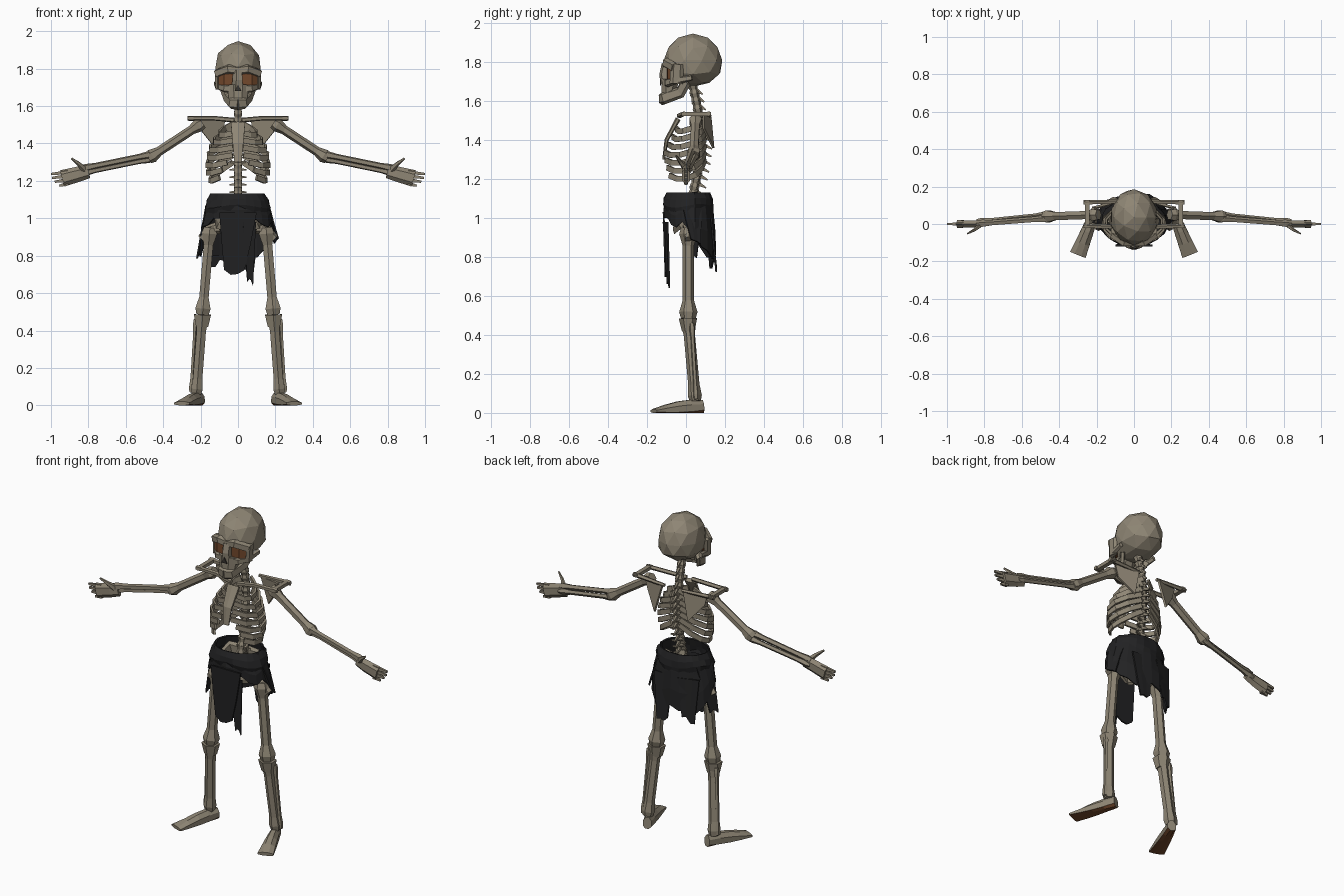
import bpy, bmesh, math, random
from mathutils import Vector

random.seed(4)
cube = bpy.data.objects.get("Cube")
if cube:
    bpy.data.objects.remove(cube, do_unlink=True)

def material(name, red, green, blue):
    mat = bpy.data.materials.new(name)
    mat.use_nodes = True
    mat.diffuse_color = (red, green, blue, 1)
    mat.node_tree.nodes["Principled BSDF"].inputs["Base Color"].default_value = (red, green, blue, 1)
    return mat

BONE = material("bone", .27, .235, .175)
BROWN = material("dried brown", .17, .065, .025)
CLOTH = material("black cloth", .016, .016, .017)
HOLLOW = material("dark hollow", .04, .035, .03)

def finish(name, bm, mats, mirror=False, thickness=0):
    """Turn a bmesh into an object, optionally mirrored or thickened."""
    bmesh.ops.recalc_face_normals(bm, faces=bm.faces)
    mesh = bpy.data.meshes.new(name)
    bm.to_mesh(mesh)
    bm.free()
    for mat in mats:
        mesh.materials.append(mat)
    obj = bpy.data.objects.new(name, mesh)
    bpy.context.collection.objects.link(obj)
    if thickness:
        solid = obj.modifiers.new("thickness", 'SOLIDIFY')
        solid.thickness = thickness
        solid.offset = 0
    if mirror:
        flip = obj.modifiers.new("mirror", 'MIRROR')
        flip.use_mirror_merge = False

def bridge(bm, rows, closed):
    """Join successive rows of vertices with quads."""
    for low, high in zip(rows, rows[1:]):
        for k in range(len(low) if closed else len(low) - 1):
            n = (k + 1) % len(low)
            bm.faces.new((low[k], low[n], high[n], high[k]))

def loft(points, widths, heights, sides):
    """Sweep a polygon along points, with a half width and half height at each."""
    bm = bmesh.new()
    points = [Vector(p) for p in points]
    chord = (points[-1] - points[0]).normalized()
    reference = Vector((0, 1, 0)) if abs(chord.z) > .8 else Vector((0, 0, 1))
    rings = []
    for i, point in enumerate(points):
        along = (points[min(i + 1, len(points) - 1)] - points[max(i - 1, 0)]).normalized()
        across = along.cross(reference).normalized()
        upward = across.cross(along)
        ring = []
        for k in range(sides):
            angle = math.tau * (k + .5) / sides
            offset = across * widths[i] * math.cos(angle) + upward * heights[i] * math.sin(angle)
            ring.append(bm.verts.new(point + offset))
        rings.append(ring)
    bridge(bm, rings, True)
    bm.faces.new(rings[0])
    bm.faces.new(rings[-1])
    return bm

def tube(name, points, width, height, taper=1, sides=5, mirror=True, mat=BONE):
    """A bone along a path whose section scales evenly towards the taper."""
    last = len(points) - 1
    scales = [1 + (taper - 1) * i / last for i in range(last + 1)]
    bm = loft(points, [width * s for s in scales], [height * s for s in scales], sides)
    finish(name, bm, [mat], mirror)

def limb(name, start, end, shaft, knob, sides=6):
    """A straight long bone with a thin shaft and a knob at either end."""
    points = [Vector(start).lerp(Vector(end), t) for t in (0, .07, .2, .8, .93, 1)]
    radii = [knob * .8, knob, shaft, shaft, knob, knob * .8]
    finish(name, loft(points, radii, radii, sides), [BONE], True)

def plate(name, corners, mat, thickness, mirror=False):
    bm = bmesh.new()
    bm.faces.new([bm.verts.new(corner) for corner in corners])
    finish(name, bm, [mat], mirror, thickness)

# Skull: faceted cranium with a flattened base and a cut-back, squarer face
bm = bmesh.new()
bmesh.ops.create_icosphere(bm, subdivisions=2, radius=1)
for vert in bm.verts:
    x, y, z = vert.co
    swell = 1.1 if z < -.2 else 1
    vert.co = (x * .126 * swell, .036 + y * .15 * swell, max(1.81 + z * .137, 1.675))
    if z < -.2 and y < -.2:
        vert.co.y = -.06
finish("cranium", bm, [BONE])
tube("eye_socket", [(.02, -.078, 1.74), (.07, -.078, 1.74), (.1, -.055, 1.74)], .026, .05, sides=4, mat=BROWN)
tube("brow", [(0, -.1, 1.79), (.05, -.104, 1.798), (.115, -.06, 1.772)], .02, .026)
tube("nose_bridge", [(0, -.1, 1.79), (0, -.108, 1.74), (0, -.1, 1.69)], .026, .026, 1.3, mirror=False)
tube("temple", [(.112, -.045, 1.79), (.108, -.05, 1.69)], .014, .034, sides=6)
tube("cheekbone", [(.02, -.095, 1.69), (.07, -.095, 1.695), (.108, -.055, 1.705), (.118, .03, 1.72)], .02, .026, .6)
tube("upper_jaw", [(0, -.08, 1.71), (0, -.09, 1.635)], .066, .048, .8, 8, False)
plate("nose_hole", [(0, -.131, 1.715), (.019, -.131, 1.68), (-.019, -.131, 1.68)], HOLLOW, .006)
tube("lower_jaw", [(0, -.128, 1.612), (.036, -.115, 1.615), (.062, -.03, 1.645), (.08, 0, 1.7)], .015, .034, .9)

# Spine: stacked vertebrae with spurs at the rear and sides
def spine_point(z, back=0, x=0):
    arch = math.sin(math.pi * min(1, max(0, (z - 1.1) / .6)))
    return Vector((x, .03 + .045 * arch + back, z))

for i in range(15):
    z = 1.1 + .04 * i
    body = [spine_point(z + shift) for shift in (-.018, 0, .018)]
    radii = [.026, .02, .026]
    finish("vertebra", loft(body, radii, radii, 6), [BONE])
    spur = .06 if i < 10 else .04
    tube("rear_spur", [spine_point(z, .01), spine_point(z - .025, spur)], .012, .016, .3, 4, False)
    if i < 10:
        tube("side_spur", [spine_point(z, .01, .01), spine_point(z, .025, .045)], .008, .01, .5, 4)
tube("spinal_core", [spine_point(1 + .1 * i) for i in range(8)], .02, .02, sides=6, mirror=False)

# Rib cage: each rib sweeps from the spine round to the front while dropping
tube("breastbone", [(0, -.04, 1.51), (0, -.1, 1.4), (0, -.115, 1.3)], .044, .014, .5, 6, False)
for i in range(7):
    width = .17 - .07 * (1 - i / 4) ** 2
    front = .05 + .02 * min(i, 3)
    back_angle = math.radians(80)
    front_angle = math.radians(10 * max(0, i - 3) - 80)
    path = []
    for step in range(6):
        t = step / 5
        angle = back_angle + (front_angle - back_angle) * t
        reach = .1 if angle > 0 else front
        fall = (.065 + .006 * i) * math.sin(t * math.pi * .7)
        path.append((width * math.cos(angle), reach * math.sin(angle), 1.51 - .035 * i - fall))
    tube("rib", path, .009, .02, sides=4)

# Shoulder girdle
tube("collarbone", [(.02, -.035, 1.525), (.13, -.015, 1.535), (.27, -.01, 1.535)], .013, .013)
tube("shoulder_ridge", [(.06, .12, 1.525), (.27, .115, 1.535)], .01, .01, 1.4)
tube("shoulder_cap", [(.25, -.022, 1.535), (.25, .128, 1.535)], .018, .014, sides=4)
plate("shoulder_blade", [(.07, .125, 1.52), (.21, .09, 1.53), (.19, .09, 1.46), (.11, .14, 1.36)], BONE, .012, True)

# Arms and hands
limb("upper_arm", (.19, .05, 1.51), (.48, .04, 1.32), .025, .037)
limb("radius_bone", (.45, .03, 1.345), (.84, 0, 1.265), .016, .021, 5)
limb("ulna_bone", (.45, .05, 1.32), (.84, .01, 1.24), .014, .02, 5)
tube("palm", [(.8, .005, 1.25), (.85, 0, 1.237), (.94, 0, 1.213)], .019, .036, 1.25, 6)
for i in range(4):
    tip = Vector((1 - .005 * i * i, 0, 1.237 - .021 * i))
    tube("finger", [(.91, 0, 1.246 - .02 * i), tip], .014, .016, .5, 4)
tube("thumb", [(.82, -.005, 1.26), (.85, -.03, 1.29), (.89, -.052, 1.32)], .014, .02, .3)

# Pelvis
tube("hip_bone", [(.02, .07, 1.06), (.09, .06, 1.07), (.12, 0, 1.03), (.1, -.03, .97), (0, -.06, .94)], .015, .05, .5)
tube("tailbone", [(0, .04, 1.12), (0, .07, 1.04), (0, .07, .94)], .038, .024, .3, 6, False)

# Legs
tube("hip_ball", [(.1, .01, .95), (.15, .01, .94), (.195, .015, .89)], .03, .034, .7, 6)
limb("thigh", (.15, .012, .95), (.19, .012, .485), .029, .047)
limb("shin", (.19, .01, .48), (.222, .048, .06), .029, .036)
tube("knee_plateau", [(.19, .01, .485), (.192, .012, .42)], .053, .047, .7, 6)
limb("calf_bone", (.226, .03, .46), (.25, .052, .07), .011, .016, 5)

# Feet: flattened at the ground with a brown sole
steps = [i / 4 for i in range(5)]
bm = loft([(.2 + .1 * t, .085 - .25 * t, .03 - .021 * t) for t in steps],
          [.026 + .022 * t for t in steps],
          [.012 + .034 * math.sin(math.pi * (.3 + .7 * t)) for t in steps], 8)
for vert in bm.verts:
    vert.co.z = max(vert.co.z, 0)
bmesh.ops.recalc_face_normals(bm, faces=bm.faces)
for face in bm.faces:
    face.material_index = int(face.normal.z < -.6)
finish("foot", bm, [BONE, BROWN], True)

# Loincloth: flared skirt, folded waistband and ragged hanging strips
def cloth_ring(name, hem_rule, fold):
    bm = bmesh.new()
    columns = []
    for i in range(24):
        angle = math.tau * i / 24
        hem = hem_rule(angle)
        column = []
        for step in range(4):
            drop = (1.13 - hem) * step / 3
            puff = fold * math.sin(step * math.pi / 3) + random.uniform(-.005, .005)
            x = (.14 + min(.06, drop * .28) + puff) * math.cos(angle)
            y = (.108 + min(.03, drop * .1) + puff) * math.sin(angle)
            column.append(bm.verts.new((x, .012 + y, 1.13 - drop)))
        columns.append(column)
    bridge(bm, columns + columns[:1], False)
    finish(name, bm, [CLOTH], thickness=.008)

def skirt_hem(angle):
    ragged = .03 * math.cos(4 * angle) + random.uniform(-.03, .03)
    return min(1, .93 - .13 * math.sin(angle) + ragged)

def cloth_strip(name, top, bottom, top_width, bottom_width, across):
    """A hanging strip with a torn lower edge, narrowing from top to bottom."""
    top, bottom, across = Vector(top), Vector(bottom), Vector(across)
    bm = bmesh.new()
    rows = []
    for t in (0, .5, 1):
        width = top_width + (bottom_width - top_width) * t
        rows.append([])
        for k in range(4):
            co = top.lerp(bottom, t) + across * width * (k / 3 - .5)
            co.z += t * random.uniform(0, .04)
            rows[-1].append(bm.verts.new(co))
    bridge(bm, rows, False)
    finish(name, bm, [CLOTH], thickness=.009)

cloth_ring("skirt", skirt_hem, .004)
cloth_ring("waistband", lambda angle: 1.03 + .015 * math.sin(3 * angle), .014)
cloth_strip("front_panel", (0, -.115, 1.03), (-.02, -.105, .69), .2, .11, (1, 0, 0))
cloth_strip("front_strip", (.06, -.105, .98), (.065, -.09, .64), .07, .03, (1, .3, 0))
cloth_strip("right_flap", (-.15, .04, 1.07), (-.21, .03, .77), .1, .05, (.4, 1, 0))
cloth_strip("left_flap", (.145, .03, 1.07), (.205, .05, .86), .1, .05, (-.4, 1, 0))
cloth_strip("back_left_strip", (.06, .13, 1), (.05, .155, .71), .12, .07, (1, 0, 0))
cloth_strip("back_right_strip", (-.1, .12, 1), (-.11, .135, .74), .12, .07, (1, .3, 0))
